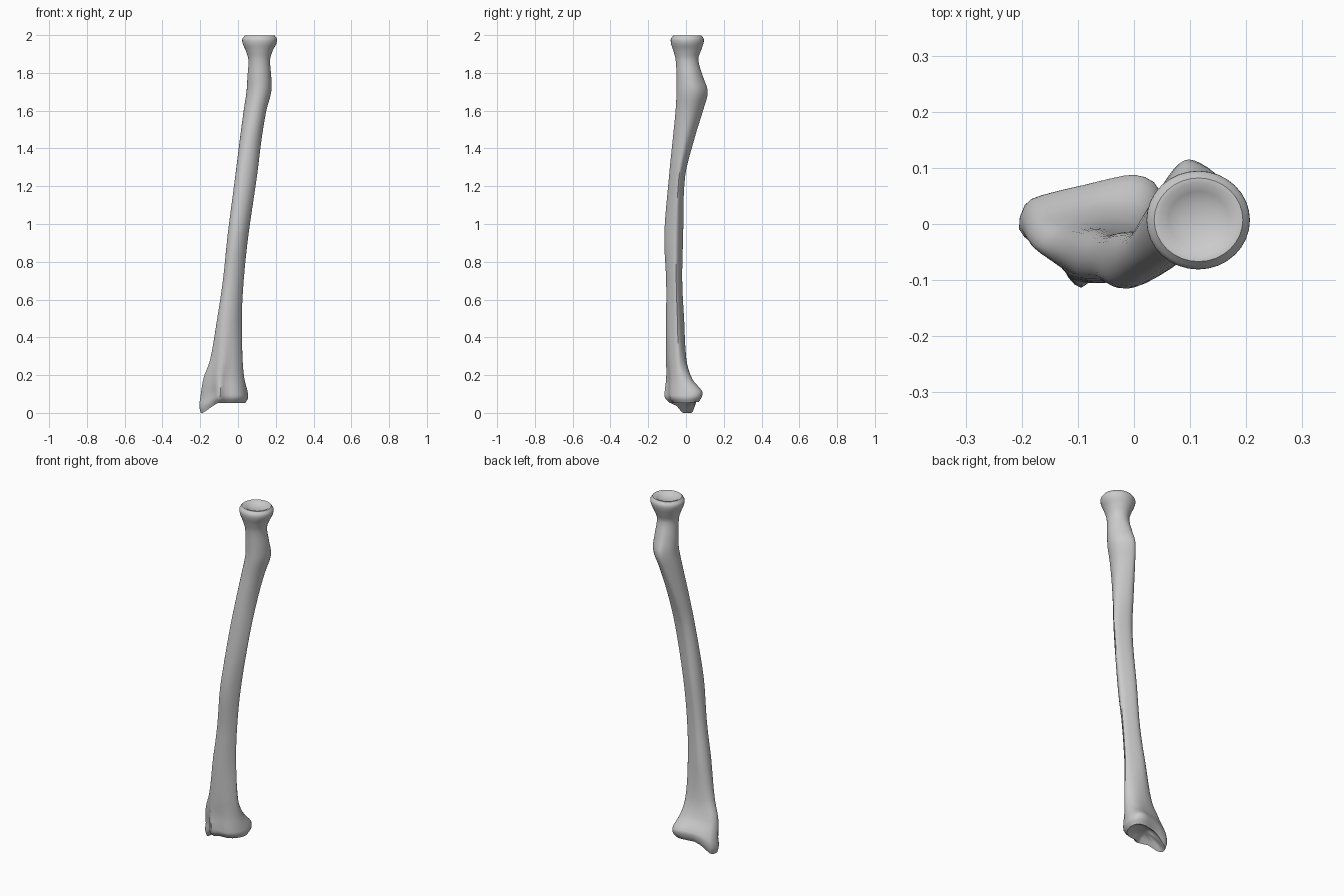
import bpy, bmesh, math
from mathutils import Vector

if "Cube" in bpy.data.objects:
    bpy.data.objects.remove(bpy.data.objects["Cube"])

SIDES = 16

# Cross-section shapes, counter-clockwise from +x, fitted to each section's box
distal = [(.05, 0), (.052, .04), (.035, .075), (0, .088), (-.04, .082), (-.09, .07),
          (-.165, .052), (-.195, .035), (-.205, -.008), (-.18, -.035), (-.135, -.065),
          (-.118, -.095), (-.095, -.113), (-.065, -.092), (-.01, -.085), (.03, -.05)]
shaft = [(1, .25), (.75, .55), (.5, .7), (.2, .85), (-.1, .96), (-.4, 1), (-.7, .85),
         (-.92, .5), (-1, .1), (-.97, -.3), (-.82, -.68), (-.55, -.93), (-.2, -1),
         (.2, -.88), (.55, -.6), (.85, -.15)]
circle = [(math.cos(math.tau * i / SIDES), math.sin(math.tau * i / SIDES)) for i in range(SIDES)]
tuber = [(x * (1 - .35 * max(0, y) ** 2) - .2 * max(0, y) ** 3, y) for x, y in circle]


def fit(points):
    """Normalise an outline to the -1..1 box."""
    lo = [min(p[k] for p in points) for k in (0, 1)]
    hi = [max(p[k] for p in points) for k in (0, 1)]
    return [Vector([2 * (p[k] - lo[k]) / (hi[k] - lo[k]) - 1 for k in (0, 1)]) for p in points]


shapes = [fit(s) for s in (distal, shaft, tuber, circle)]

# z, x min, x max, y min, y max, shape (0 distal, 1 shaft, 2 tuberosity, 3 round)
sections = [
    (.052, -.197, .038, -.085, .068, 0), (.078, -.205, .052, -.11, .084, 0),
    (.11, -.2, .05, -.113, .085, 0), (.18, -.185, .035, -.105, .035, .2),
    (.28, -.148, .025, -.105, .005, .6), (.5, -.11, .02, -.105, -.01, 1),
    (.7, -.08, .03, -.105, -.02, 1), (.94, -.055, .055, -.115, -.015, 1),
    (1.25, -.015, .1, -.09, -.005, 1.05), (1.45, .01, .125, -.07, .045, 1.5),
    (1.6, .03, .15, -.055, .09, 2), (1.7, .045, .176, -.05, .115, 2),
    (1.78, .05, .176, -.05, .09, 2.3), (1.87, .055, .17, -.055, .065, 3),
    (1.92, .04, .185, -.068, .08, 3), (1.955, .025, .203, -.079, .092, 3),
    (1.98, .023, .206, -.08, .094, 3), (1.998, .036, .194, -.067, .082, 3)]


def slope(i):
    a, b = sections[max(i - 1, 0)], sections[min(i + 1, len(sections) - 1)]
    return [(q - p) / (b[0] - a[0]) for p, q in zip(a, b)]


def between(i, t):
    """Cubic blend between section i and i + 1."""
    a, b, ma, mb = sections[i], sections[i + 1], slope(i), slope(i + 1)
    h = b[0] - a[0]
    return [(2*t**3 - 3*t*t + 1) * p + (t**3 - 2*t*t + t) * h * u
            + (3*t*t - 2*t**3) * q + (t**3 - t*t) * h * v
            for p, q, u, v in zip(a, b, ma, mb)]


def ring_points(row):
    z, x0, x1, y0, y1, s = row
    s = min(max(s, 0), 3)
    k = min(int(s), 2)
    base = [p.lerp(q, s - k) for p, q in zip(shapes[k], shapes[k + 1])]
    out = []
    for i in range(SIDES):
        p, q, r, w = (base[(i + d) % SIDES] for d in (-1, 0, 1, 2))
        for v in (q, (9 * (q + r) - p - w) / 16):    # smooth midpoints
            x = (x0 + x1) / 2 + v.x * (x1 - x0) / 2
            y = (y0 + y1) / 2 + v.y * (y1 - y0) / 2
            # styloid point hangs below the distal end
            f = min(max((-.11 - x) / .075, 0), 1)
            g = min(max((.2 - z) / .148, 0), 1)
            out.append(Vector((x, y, z - .052 * f * g + .1 * g * max(y, 0) * (1 - f))))
    return out


bm = bmesh.new()


def bridge(a, b):
    n = len(a)
    for i in range(n):
        bm.faces.new((a[i], a[(i + 1) % n], b[(i + 1) % n], b[i]))


def dish(ring, steps, depth_end):
    """Close an end with a hollow made of shrinking rings."""
    c = sum((v.co for v in ring), Vector()) / len(ring)
    last = ring
    for scale, dz in steps:
        new = [bm.verts.new(c + (v.co - c) * scale + Vector((0, 0, dz))) for v in ring]
        bridge(last, new)
        last = new
    tip = bm.verts.new(c + Vector((0, 0, depth_end)))
    for i in range(len(last)):
        bm.faces.new((last[i], last[(i + 1) % len(last)], tip))


# Long bone body
rows = [between(i, j / 4) for i in range(len(sections) - 1) for j in range(4)] + [sections[-1]]
rings = [[bm.verts.new(p) for p in ring_points(r)] for r in rows]
for a, b in zip(rings, rings[1:]):
    bridge(a, b)

# Hollow joint surfaces at both ends
dish(rings[-1], [(.88, 0), (.68, -.01), (.4, -.018)], -.021)
dish(rings[0], [(.92, .004), (.7, .02), (.4, .032)], .036)

bmesh.ops.recalc_face_normals(bm, faces=bm.faces)
mesh = bpy.data.meshes.new("forearm_bone")
bm.to_mesh(mesh)
bm.free()
bone = bpy.data.objects.new("forearm_bone", mesh)
bpy.context.collection.objects.link(bone)
bpy.context.view_layer.objects.active = bone
bone.select_set(True)
bpy.ops.object.shade_smooth_by_angle(angle=math.radians(50))
